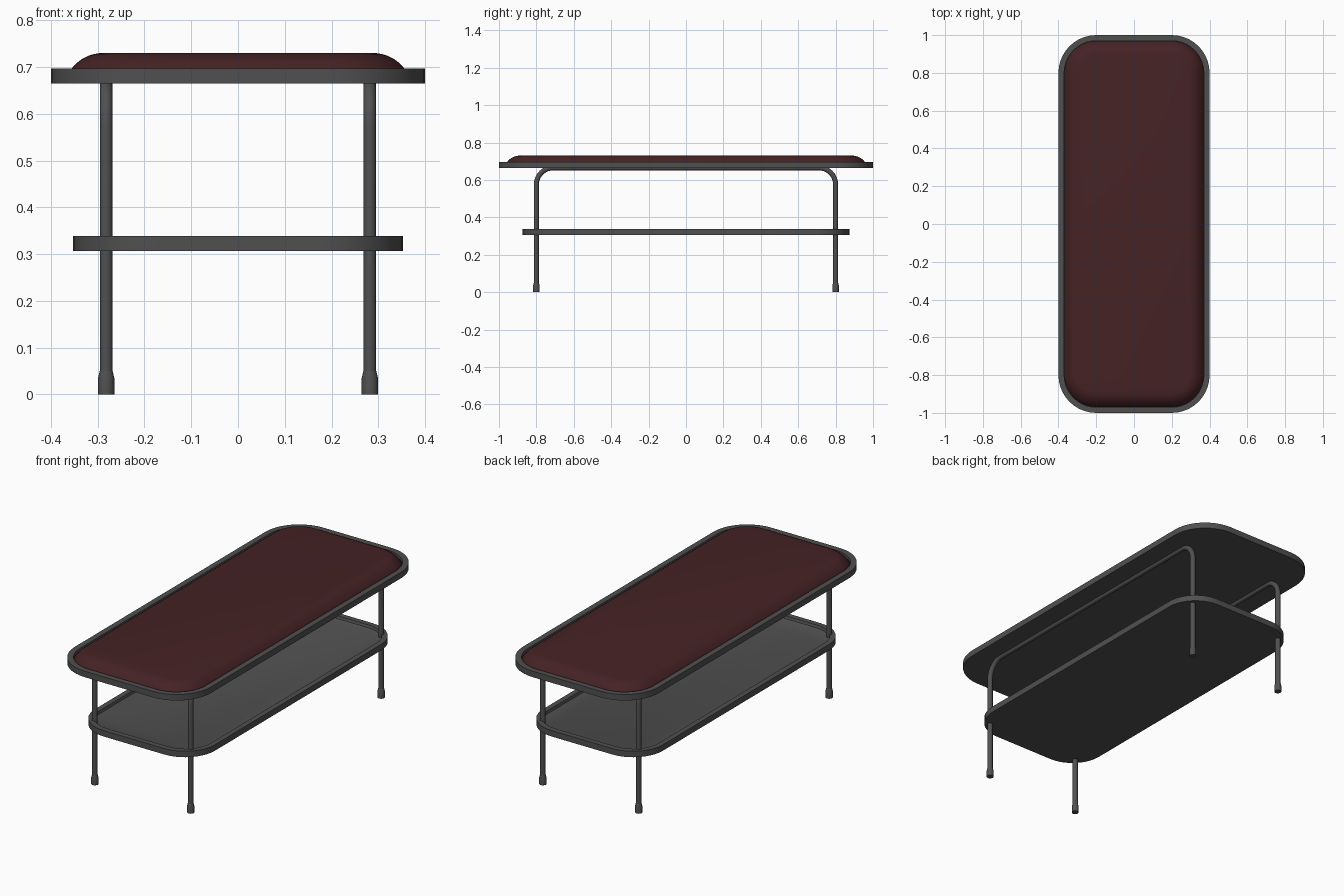
import bpy, bmesh, math

if "Cube" in bpy.data.objects:
    bpy.data.objects.remove(bpy.data.objects["Cube"])


def material(name, rgb):
    m = bpy.data.materials.new(name)
    m.diffuse_color = (*rgb, 1)
    m.use_nodes = True
    m.node_tree.nodes["Principled BSDF"].inputs["Base Color"].default_value = m.diffuse_color
    return m


METAL = material("dark grey metal", (0.08, 0.08, 0.08))
LEATHER = material("dark red leather", (0.06, 0.016, 0.018))


def make_object(name, bm, mat, angle=35):
    bmesh.ops.recalc_face_normals(bm, faces=bm.faces)
    me = bpy.data.meshes.new(name)
    bm.to_mesh(me)
    bm.free()
    for p in me.polygons:
        p.use_smooth = True
    me.set_sharp_from_angle(angle=math.radians(angle))
    me.materials.append(mat)
    ob = bpy.data.objects.new(name, me)
    bpy.context.collection.objects.link(ob)
    return ob


def loft(name, rings, mat):
    """Bridge a stack of closed point rings and cap both ends."""
    bm = bmesh.new()
    loops = [[bm.verts.new(p) for p in r] for r in rings]
    n = len(loops[0])
    for a, b in zip(loops, loops[1:]):
        for i in range(n):
            j = (i + 1) % n
            bm.faces.new((a[i], a[j], b[j], b[i]))
    bm.faces.new(loops[0])
    bm.faces.new(loops[-1])
    return make_object(name, bm, mat)


def rounded_rect(hx, hy, r, z, seg=10):
    pts = []
    for k, (sx, sy) in enumerate(((1, 1), (-1, 1), (-1, -1), (1, -1))):
        for i in range(seg + 1):
            a = math.pi / 2 * (k + i / seg)
            pts.append((sx * (hx - r) + r * math.cos(a),
                        sy * (hy - r) + r * math.sin(a), z))
    return pts


def rounded_loft(name, hx, hy, r, profile, mat):
    """Profile is a list of (inset, height)."""
    return loft(name, [rounded_rect(hx - d, hy - d, r - d, z) for d, z in profile], mat)


# top tray and lower shelf tray
rounded_loft("top_tray", 0.40, 1.0, 0.2,
             [(0, 0.665), (0, 0.697), (0.03, 0.697), (0.03, 0.678)], METAL)
rounded_loft("lower_shelf", 0.353, 0.873, 0.175,
             [(0, 0.307), (0, 0.339), (0.028, 0.339), (0.032, 0.326), (0.05, 0.319)], METAL)

# padded seat with softly rounded edge
rounded_loft("seat_cushion", 0.40, 1.0, 0.2,
             [(0.031, 0.676), (0.034, 0.686), (0.045, 0.698), (0.055, 0.709), (0.066, 0.717),
              (0.079, 0.724), (0.092, 0.728), (0.105, 0.73)], LEATHER)

# bent tube frames (one per side) and their feet
LX, LY, TOP, R = 0.282, 0.80, 0.665, 0.09
TUBE = 0.0135


def ring_circle(x, y, r, z, n=20):
    return [(x + r * math.cos(2 * math.pi * i / n), y + r * math.sin(2 * math.pi * i / n), z)
            for i in range(n)]


def tube_frame(name, x):
    half = [(LY, 0.03, 0)]
    for i in range(11):
        a = math.pi / 2 * i / 10
        half.append((LY - R + R * math.cos(a), TOP - R + R * math.sin(a), a))
    path = half + [(-y, z, math.pi - a) for y, z, a in reversed(half)]
    rings = []
    for y, z, a in path:
        ring = []
        for i in range(20):
            t = 2 * math.pi * i / 20
            c, s = TUBE * math.cos(t), TUBE * math.sin(t)
            ring.append((x + c, y + s * math.cos(a), z + s * math.sin(a)))
        rings.append(ring)
    loft(name, rings, METAL)


for side, sx in (("left", -1), ("right", 1)):
    tube_frame(side + "_leg_frame", sx * LX)
    for end, sy in (("front", -1), ("back", 1)):
        loft(f"{end}_{side}_foot",
             [ring_circle(sx * LX, sy * LY, r, z)
              for r, z in ((0.0175, 0), (0.0175, 0.035), (0.0138, 0.05))], METAL)
